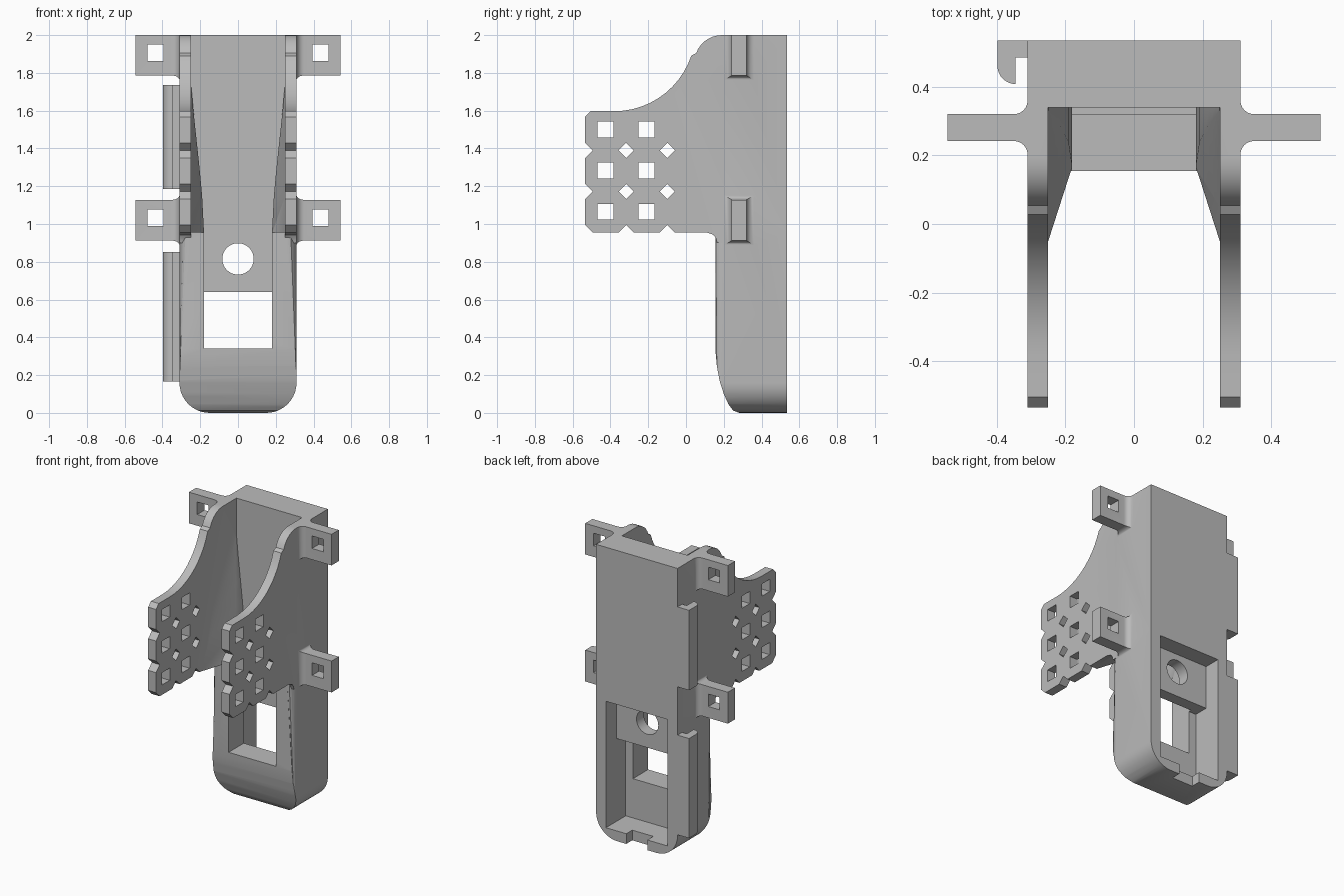
import bpy, bmesh
from math import sin, cos, pi, radians

cube = bpy.data.objects.get("Cube")
if cube:
    bpy.data.objects.remove(cube, do_unlink=True)

grey = bpy.data.materials.new("plain_grey")
grey.use_nodes = True
grey.diffuse_color = (0.5, 0.5, 0.5, 1)
grey.node_tree.nodes["Principled BSDF"].inputs["Base Color"].default_value = (0.5, 0.5, 0.5, 1)


def loft(bm, rings):
    """Closed solid through rings of equal length."""
    loops = [[bm.verts.new(p) for p in ring] for ring in rings]
    n = len(loops[0])
    for a, b in zip(loops, loops[1:]):
        for i in range(n):
            bm.faces.new((a[i], a[(i + 1) % n], b[(i + 1) % n], b[i]))
    bm.faces.new(loops[0])
    bm.faces.new(loops[-1])


def prism(bm, pts, axis, a, b):
    """Extrude a 2D outline along the named axis from a to b."""
    k = "xyz".index(axis)
    loft(bm, [[(*p[:k], d, *p[k:]) for p in pts] for d in (a, b)])


def box(bm, x, y, z):
    prism(bm, [(x[0], y[0]), (x[1], y[0]), (x[1], y[1]), (x[0], y[1])], "z", *z)


def finish(bm, name):
    bmesh.ops.recalc_face_normals(bm, faces=bm.faces)
    me = bpy.data.meshes.new(name)
    bm.to_mesh(me)
    bm.free()
    me.materials.append(grey)
    ob = bpy.data.objects.new(name, me)
    bpy.context.collection.objects.link(ob)
    return ob


def combine(target, other, operation):
    mod = target.modifiers.new(operation, "BOOLEAN")
    mod.operation, mod.object, mod.solver = operation, other, "EXACT"
    with bpy.context.temp_override(object=target, active_object=target):
        bpy.ops.object.modifier_apply(modifier=mod.name)
    bpy.data.objects.remove(other, do_unlink=True)


BACK, SEAT = 0.535, 0.955

# Lower body: rounded outline with softened front edges
bm = bmesh.new()
arc = [radians(9 * i) for i in range(11)]
corner = [(0.15 + 0.16 * sin(t), 0.16 - 0.16 * cos(t)) for t in arc]
outline = corner + [(0.31, SEAT), (-0.31, SEAT)] + [(-x, z) for x, z in reversed(corner)]
prism(bm, outline, "y", 0.155, BACK)
front = [e for e in bm.edges if all(v.co.y < 0.2 for v in e.verts)
         and not all(v.co.z > 0.9 for v in e.verts)]
bmesh.ops.bevel(bm, geom=front, offset=0.045, segments=5, profile=0.5, affect="EDGES")
body = finish(bm, "holder_body")

# Curved toe
bm = bmesh.new()
toe = [(0.1, 1.1), (0.1, 0.5), (0.155, 0.34), (0.163, 0.25), (0.178, 0.17), (0.2, 0.1),
       (0.225, 0.045), (0.25, 0.012), (0.285, -0.001), (0.6, -0.01), (0.6, 1.1)]
prism(bm, toe, "x", -0.5, 0.5)
combine(body, finish(bm, "toe_shape"), "INTERSECT")

# Front channel, stepped rear pocket, window and bottom notch
for x, y, z in [(0.18, (0.1, 0.34), (0.34, 1.1)),
                (0.235, (0.42, 0.6), (0.07, 0.94)),
                (0.235, (0.32, 0.6), (0.07, 0.64)),
                (0.18, (0.1, 0.6), (0.34, 0.64)),
                (0.08, (0.47, 0.6), (-0.1, 0.09))]:
    bm = bmesh.new()
    box(bm, (-x, x), y, z)
    combine(body, finish(bm, "recess_cutter"), "DIFFERENCE")

# Round hole in the centre panel
bm = bmesh.new()
ring = [(0.083 * cos(i * pi / 24), 0.815 + 0.083 * sin(i * pi / 24)) for i in range(48)]
prism(bm, ring, "y", 0.1, 0.6)
combine(body, finish(bm, "hole_cutter"), "DIFFERENCE")

# Upper back plate
bm = bmesh.new()
box(bm, (-0.25, 0.25), (0.34, BACK), (SEAT, 2))
combine(body, finish(bm, "back_plate"), "UNION")

# Side wall profile: concave sweep running into a rounded shoulder
sweep = [(-0.38 + 0.43 * sin(t), 2.027 - 0.43 * cos(t)) for t in (radians(6.5 * i) for i in range(12))]
shoulder = [(0.19 - 0.145 * cos(t), 1.855 + 0.145 * sin(t)) for t in (radians(20 + 10 * i) for i in range(8))]
profile = ([(-0.534, SEAT), (-0.534, 1.597)] + sweep + shoulder +
           [(BACK, 2), (BACK, SEAT), (0.25, SEAT), (0.25, 0.9), (0.165, 0.9),
            (0.158, 0.925), (0.145, 0.943), (0.11, SEAT)])
bm = bmesh.new()
for a, b in ((-0.31, -0.25), (0.25, 0.31)):
    prism(bm, profile, "x", a, b)
walls = finish(bm, "side_walls")

# Perforation grid: squares with diamonds between them
bm = bmesh.new()
P = 0.2175
for i in range(2):
    for j in range(3):
        y, z = -0.427 + P * i, 1.065 + P * j
        h = 0.042
        box(bm, (-0.4, 0.4), (y - h, y + h), (z - h, z + h))
for i in range(3):
    for j in range(4):
        if j == 3 and i:
            continue
        y, z, h = -0.534 + P * i, SEAT + P * j, 0.04
        prism(bm, [(y - h, z), (y, z - h), (y + h, z), (y, z + h)], "x", -0.4, 0.4)
combine(walls, finish(bm, "grid_cutter"), "DIFFERENCE")
combine(body, walls, "UNION")

# Flared fillers between the walls and the back plate
for s in (-1, 1):
    bm = bmesh.new()
    rings = []
    for z, xi, yf in [(SEAT, 0.18, -0.05), (1.15, 0.19, 0.05), (1.3, 0.204, 0.125),
                      (1.45, 0.22, 0.2), (1.6, 0.236, 0.27), (1.74, 0.249, 0.33)]:
        knee = min(yf + 3.1 * (0.25 - xi), 0.338)
        rings.append([(s * x, y, z) for x, y in
                      [(0.28, yf), (0.25, yf), (xi, knee), (xi, 0.4), (0.28, 0.4)]])
    loft(bm, rings)
    combine(body, finish(bm, "flared_filler"), "UNION")

# Mounting ears with filleted roots and square holes
for s in (-1, 1):
    for z0, z1 in ((0.912, 1.128), (1.786, 2.0)):
        bm = bmesh.new()
        steps = [(0.29, 0.04)]
        steps += [(0.31 + 0.04 * (1 - cos(t)), 0.04 * (1 - sin(t))) for t in (radians(15 * i) for i in range(7))]
        steps += [(0.543, 0)]
        rings = []
        for x, e in steps:
            lo, hi = z0 - 0.6 * e, min(z1 + 0.6 * e, 2)
            rings.append([(s * x, y, z) for y, z in
                          [(0.242 - e, lo), (0.32 + e, lo), (0.32 + e, hi), (0.242 - e, hi)]])
        loft(bm, rings)
        ear = finish(bm, "ear")
        bm = bmesh.new()
        zc, xc, h = (z0 + z1) / 2 + 0.013, s * 0.437, 0.043
        box(bm, (xc - h, xc + h), (0.1, 0.5), (zc - h, zc + h))
        combine(ear, finish(bm, "ear_hole_cutter"), "DIFFERENCE")
        combine(body, ear, "UNION")

# Hooked side rails, on the right side only
curve = [(-0.345 - 0.053 * sin(t), 0.461 - 0.053 * cos(t)) for t in arc]
hook = [(-0.3, BACK), (-0.3, 0.485), (-0.345, 0.485)] + curve + [(-0.398, BACK)]
for z0, z1 in ((0.167, 0.853), (1.185, 1.735)):
    bm = bmesh.new()
    prism(bm, hook, "z", z0, z1)
    combine(body, finish(bm, "hooked_rail"), "UNION")

# Smooth the curves, keep the edges sharp
for ob in bpy.context.selected_objects:
    ob.select_set(False)
body.select_set(True)
bpy.context.view_layer.objects.active = body
bpy.ops.object.shade_smooth_by_angle(angle=radians(30))
